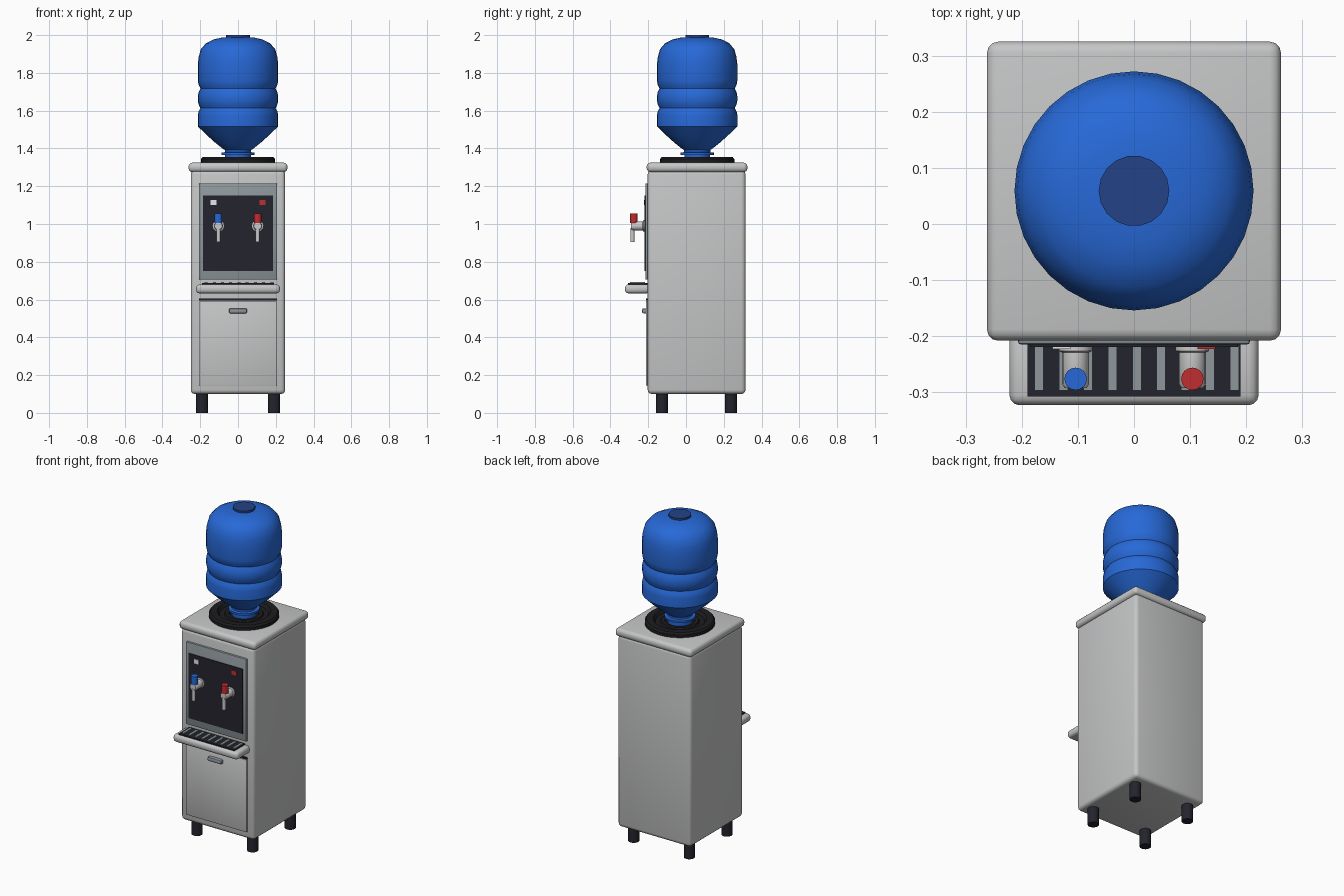
import bpy, bmesh, math
from mathutils import Matrix

if "Cube" in bpy.data.objects:
    bpy.data.objects.remove(bpy.data.objects["Cube"])

CY = 0.059  # centre line of cabinet and bottle


def mat(name, r, g, b):
    m = bpy.data.materials.new(name)
    m.diffuse_color = (r, g, b, 1)
    m.use_nodes = True
    m.node_tree.nodes["Principled BSDF"].inputs["Base Color"].default_value = m.diffuse_color
    return m


SHELL = mat("light grey shell", 0.56, 0.565, 0.57)
FRAME = mat("mid grey", 0.27, 0.31, 0.33)
DARK = mat("dark navy plastic", 0.017, 0.017, 0.026)
BLACK = mat("black rubber", 0.012, 0.012, 0.015)
BLUE = mat("bottle blue", 0.02, 0.14, 0.68)
CAP = mat("cap blue", 0.017, 0.055, 0.24)
RED = mat("hot red", 0.53, 0.026, 0.03)
METAL = mat("tap silver", 0.6, 0.6, 0.61)
WHITE = mat("indicator white", 0.82, 0.82, 0.82)


def finish(bm, name, m, smooth=35):
    bmesh.ops.recalc_face_normals(bm, faces=bm.faces)
    me = bpy.data.meshes.new(name)
    bm.to_mesh(me)
    bm.free()
    me.materials.append(m)
    ob = bpy.data.objects.new(name, me)
    bpy.context.collection.objects.link(ob)
    bpy.ops.object.select_all(action='DESELECT')
    ob.select_set(True)
    bpy.context.view_layer.objects.active = ob
    bpy.ops.object.shade_smooth_by_angle(angle=math.radians(smooth))
    return ob


def box(name, m, x, y, z, bevel=0.0, seg=3):
    """Box from (min, max) pairs, with optional rounded edges."""
    bm = bmesh.new()
    bmesh.ops.create_cube(bm, size=1)
    for v in bm.verts:
        for i, (a, b) in enumerate((x, y, z)):
            v.co[i] = (a + b) / 2 + v.co[i] * (b - a)
    if bevel:
        bmesh.ops.bevel(bm, geom=bm.edges[:], offset=bevel, segments=seg,
                        profile=0.5, affect='EDGES')
    return finish(bm, name, m)


def lathe(name, m, profile, loc, n=32, axis='Z', smooth=35):
    """Revolve (radius, height) points; axis 'Y' points the height to the front."""
    bm = bmesh.new()
    rings = [[bm.verts.new((r * math.cos(math.tau * i / n),
                            r * math.sin(math.tau * i / n), h))
              for i in range(n)] for r, h in profile]
    for a, b in zip(rings, rings[1:]):
        for i in range(n):
            j = (i + 1) % n
            bm.faces.new((a[i], a[j], b[j], b[i]))
    bm.faces.new(rings[0][::-1])
    bm.faces.new(rings[-1])
    if axis == 'Y':
        bm.transform(Matrix.Rotation(math.radians(90), 4, 'X'))
    bm.transform(Matrix.Translation(loc))
    return finish(bm, name, m, smooth)


# Cabinet and rounded top slab
box("cabinet", SHELL, (-0.25, 0.25), (-0.203, 0.315), (0.10, 1.285), 0.022)
box("top_slab", SHELL, (-0.262, 0.262), (-0.208, 0.325), (1.275, 1.325), 0.02)

# Feet
for sx, side in ((-1, "left"), (1, "right")):
    for y, end in ((-0.128, "front"), (0.238, "back")):
        lathe(f"{end}_{side}_foot", DARK,
              [(0.032, 0), (0.032, 0.11)], (sx * 0.19, y, 0), 16)

# Control panel: frame and dark plate
box("panel_frame", FRAME, (-0.207, 0.207), (-0.215, -0.19), (0.705, 1.215), 0.006, 2)
box("panel_plate", DARK, (-0.185, 0.185), (-0.219, -0.21), (0.75, 1.15))

# Indicators, taps and levers
for sx, side, lamp, lever in ((-1, "cold", WHITE, BLUE), (1, "hot", RED, RED)):
    x = sx * 0.104
    lx = sx * 0.129
    box(side + "_indicator", lamp, (lx - 0.016, lx + 0.016), (-0.223, -0.216), (1.1, 1.127))
    lathe(side + "_tap_body", METAL,
          [(0.03, 0.215), (0.03, 0.226), (0.024, 0.229), (0.024, 0.285), (0.02, 0.292)],
          (x, 0, 0.99), 16, 'Y')
    lathe(side + "_spout", METAL, [(0.011, 0.905), (0.011, 0.98)], (x, -0.284, 0), 12)
    lathe(side + "_lever", lever, [(0.02, 1.005), (0.02, 1.056)], (x, -0.276, 0), 16)

# Drip tray with slatted grille
box("drip_tray", SHELL, (-0.222, 0.222), (-0.323, -0.19), (0.633, 0.68), 0.018)
box("tray_grille", DARK, (-0.19, 0.19), (-0.307, -0.2), (0.67, 0.687))
for i in range(9):
    x = -0.169 + i * 0.0435
    box(f"grille_slat_{i + 1}", FRAME, (x - 0.008, x + 0.008), (-0.297, -0.217), (0.68, 0.693))

# Lower door, its dark top gap and handle
box("door", SHELL, (-0.207, 0.207), (-0.213, -0.19), (0.145, 0.593), 0.004, 2)
box("door_gap", DARK, (-0.207, 0.207), (-0.211, -0.19), (0.594, 0.606))
box("door_handle", FRAME, (-0.048, 0.048), (-0.233, -0.205), (0.527, 0.553), 0.008, 2)

# Bottle seat collar
lathe("bottle_collar", BLACK,
      [(0.197, 1.32), (0.197, 1.343), (0.188, 1.354), (0.150, 1.354), (0.138, 1.337),
       (0.11, 1.337), (0.105, 1.345), (0.085, 1.345), (0.08, 1.335)], (0, CY, 0), 32)

# Upturned bottle: neck with flange, cone, ribbed body, domed end
profile = [(0.068, 1.33), (0.068, 1.364), (0.088, 1.366), (0.088, 1.378), (0.07, 1.38),
           (0.07, 1.392), (0.085, 1.402), (0.12, 1.43), (0.17, 1.475), (0.213, 1.517),
           (0.213, 1.575), (0.209, 1.595), (0.199, 1.613), (0.209, 1.634), (0.213, 1.655),
           (0.213, 1.675), (0.209, 1.697), (0.199, 1.717), (0.209, 1.738), (0.213, 1.76),
           (0.213, 1.845), (0.208, 1.885), (0.197, 1.925), (0.17, 1.957), (0.13, 1.977),
           (0.09, 1.986), (0.05, 1.989)]
lathe("bottle", BLUE, profile, (0, CY, 0), 32)
lathe("bottle_end_cap", CAP, [(0.063, 1.983), (0.063, 2.0)], (0, CY, 0), 18)
